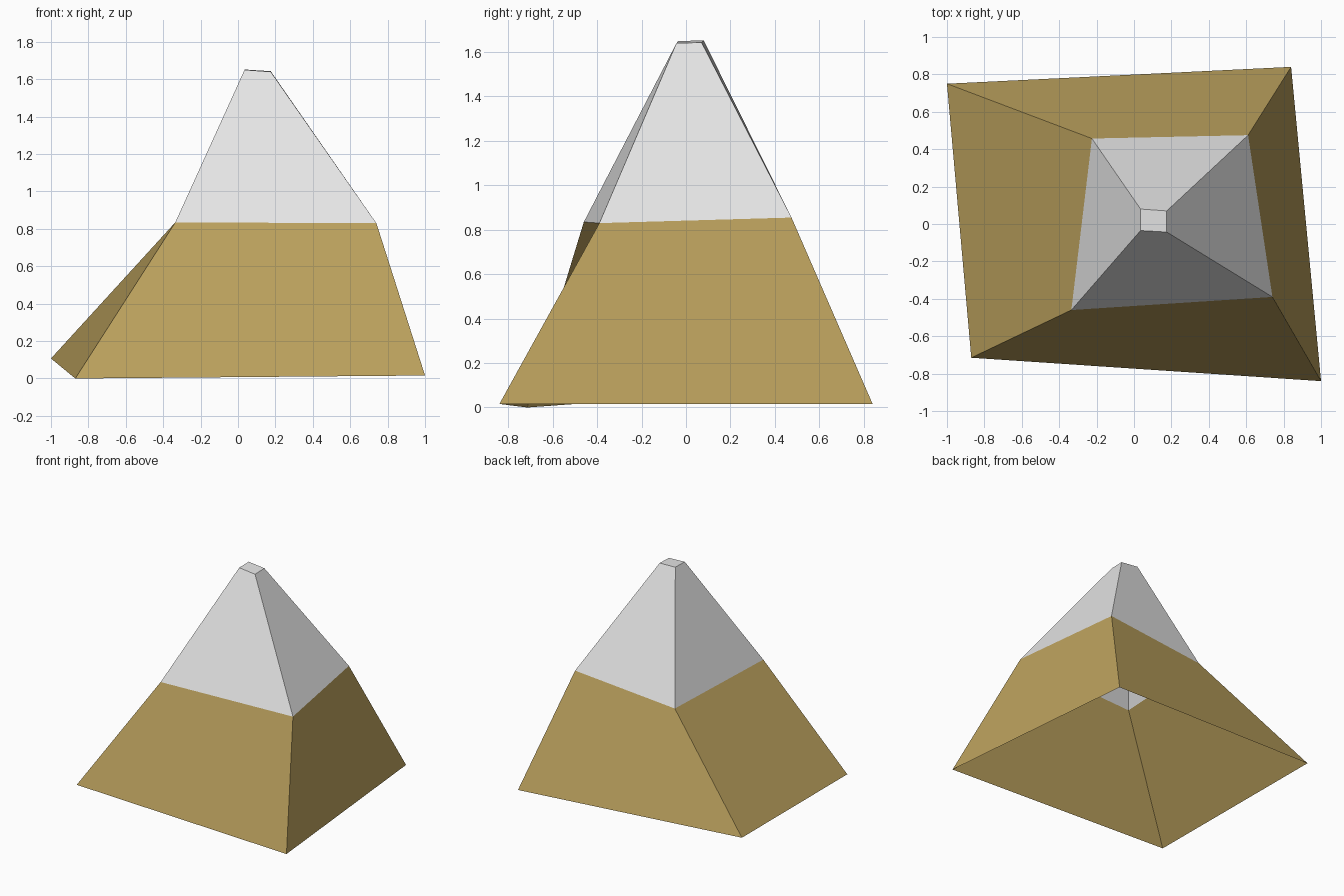
import bpy
import bmesh

cube = bpy.data.objects.get("Cube")
if cube:
    bpy.data.objects.remove(cube, do_unlink=True)


def make_material(name, rgb):
    mat = bpy.data.materials.new(name)
    mat.use_nodes = True
    colour = (*rgb, 1.0)
    mat.diffuse_color = colour
    mat.node_tree.nodes["Principled BSDF"].inputs["Base Color"].default_value = colour
    return mat


tan = make_material("tan earth", (0.49, 0.35, 0.108))
snow = make_material("snow white", (0.8, 0.8, 0.8))

# Uneven four-cornered rings, from front right corner anticlockwise
foot = [(-0.87, -0.715, 0.0), (1.0, -0.84, 0.016), (0.84, 0.84, 0.016), (-1.0, 0.75, 0.107)]
snow_line = [(-0.335, -0.46, 0.835), (0.74, -0.39, 0.83), (0.61, 0.475, 0.855), (-0.225, 0.457, 0.78)]
summit = [(0.035, -0.035, 1.65), (0.175, -0.043, 1.64), (0.175, 0.07, 1.643), (0.035, 0.08, 1.652)]


def build_shell(name, lower, upper, mat, capped=False):
    """Open four-sided shell between two rings, with an optional top."""
    bm = bmesh.new()
    low = [bm.verts.new(p) for p in lower]
    high = [bm.verts.new(p) for p in upper]
    for i in range(4):
        j = (i + 1) % 4
        bm.faces.new((low[i], low[j], high[j], high[i]))
    if capped:
        bm.faces.new(high)
    mesh = bpy.data.meshes.new(name)
    bm.to_mesh(mesh)
    bm.free()
    mesh.materials.append(mat)
    obj = bpy.data.objects.new(name, mesh)
    bpy.context.collection.objects.link(obj)
    return obj


# Hollow mountain: earthy slopes below, snowy peak above
build_shell("mountain_slopes", foot, snow_line, tan)
build_shell("snowy_peak", snow_line, summit, snow, capped=True)
